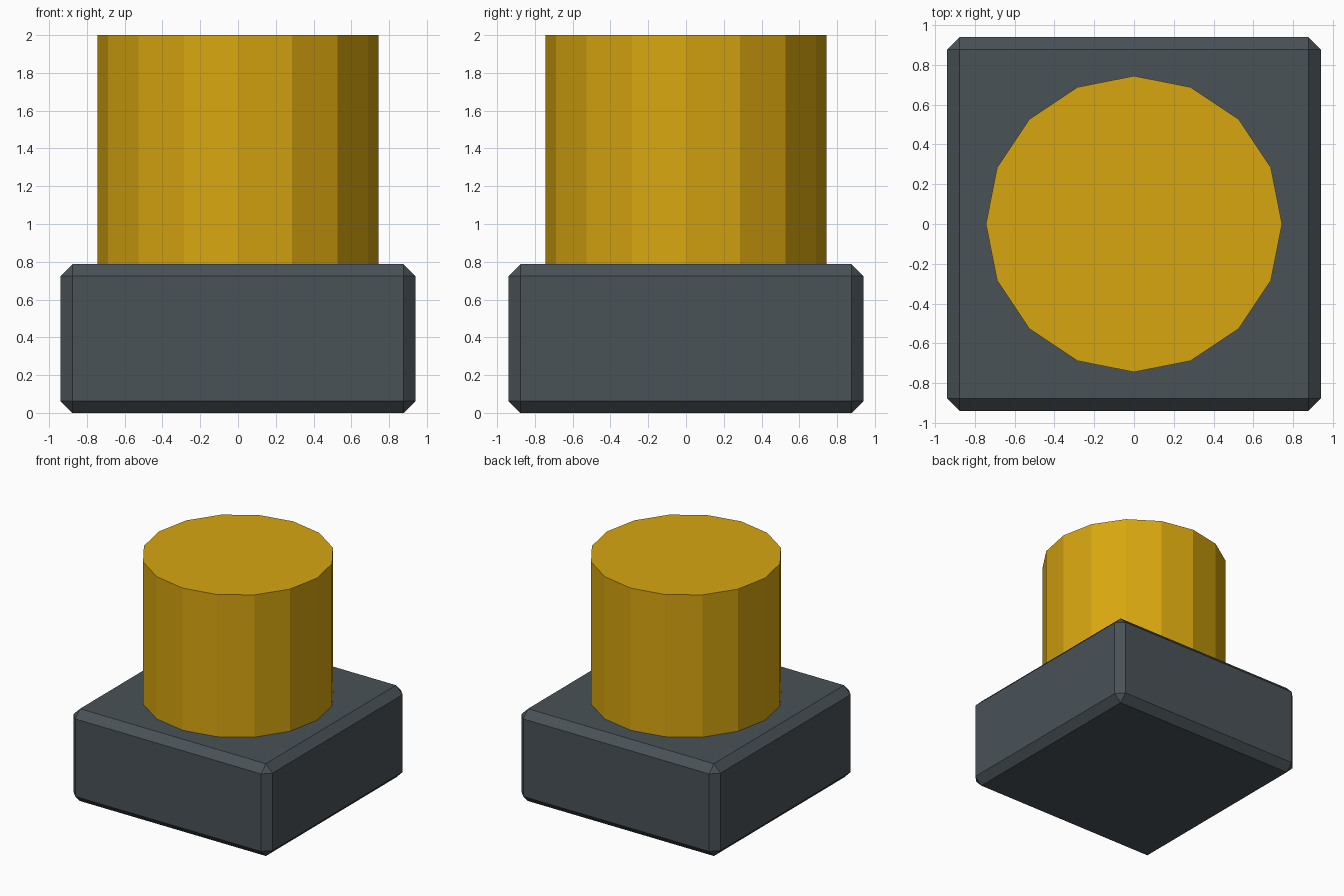
import bpy, bmesh
from mathutils import Matrix

if "Cube" in bpy.data.objects:
    bpy.data.objects.remove(bpy.data.objects["Cube"])

HALF, BASE_TOP, CHAMFER = 0.94, 0.787, 0.063
RADIUS, TOP = 0.745, 2.0


def material(name, color):
    mat = bpy.data.materials.new(name)
    mat.diffuse_color = (*color, 1)
    mat.use_nodes = True
    mat.node_tree.nodes["Principled BSDF"].inputs["Base Color"].default_value = mat.diffuse_color
    return mat


def add_object(name, bm, mat):
    mesh = bpy.data.meshes.new(name)
    bm.to_mesh(mesh)
    bm.free()
    mesh.materials.append(mat)
    obj = bpy.data.objects.new(name, mesh)
    bpy.context.collection.objects.link(obj)
    return obj


slate = material("slate grey", (0.067, 0.085, 0.097))
gold = material("golden yellow", (0.68, 0.38, 0.005))

# Square base with every edge chamfered
bm = bmesh.new()
bmesh.ops.create_cube(bm, size=1, matrix=Matrix.Translation((0, 0, BASE_TOP / 2))
                      @ Matrix.Diagonal((2 * HALF, 2 * HALF, BASE_TOP, 1)))
bmesh.ops.bevel(bm, geom=bm.edges[:], offset=CHAMFER, offset_type='OFFSET',
                segments=1, profile=0.5, affect='EDGES')
add_object("base_block", bm, slate)

# Sixteen-sided post standing on the base
bm = bmesh.new()
bmesh.ops.create_cone(bm, cap_ends=True, segments=16, radius1=RADIUS, radius2=RADIUS,
                      depth=TOP - BASE_TOP,
                      matrix=Matrix.Translation((0, 0, (TOP + BASE_TOP) / 2)))
add_object("round_post", bm, gold)
